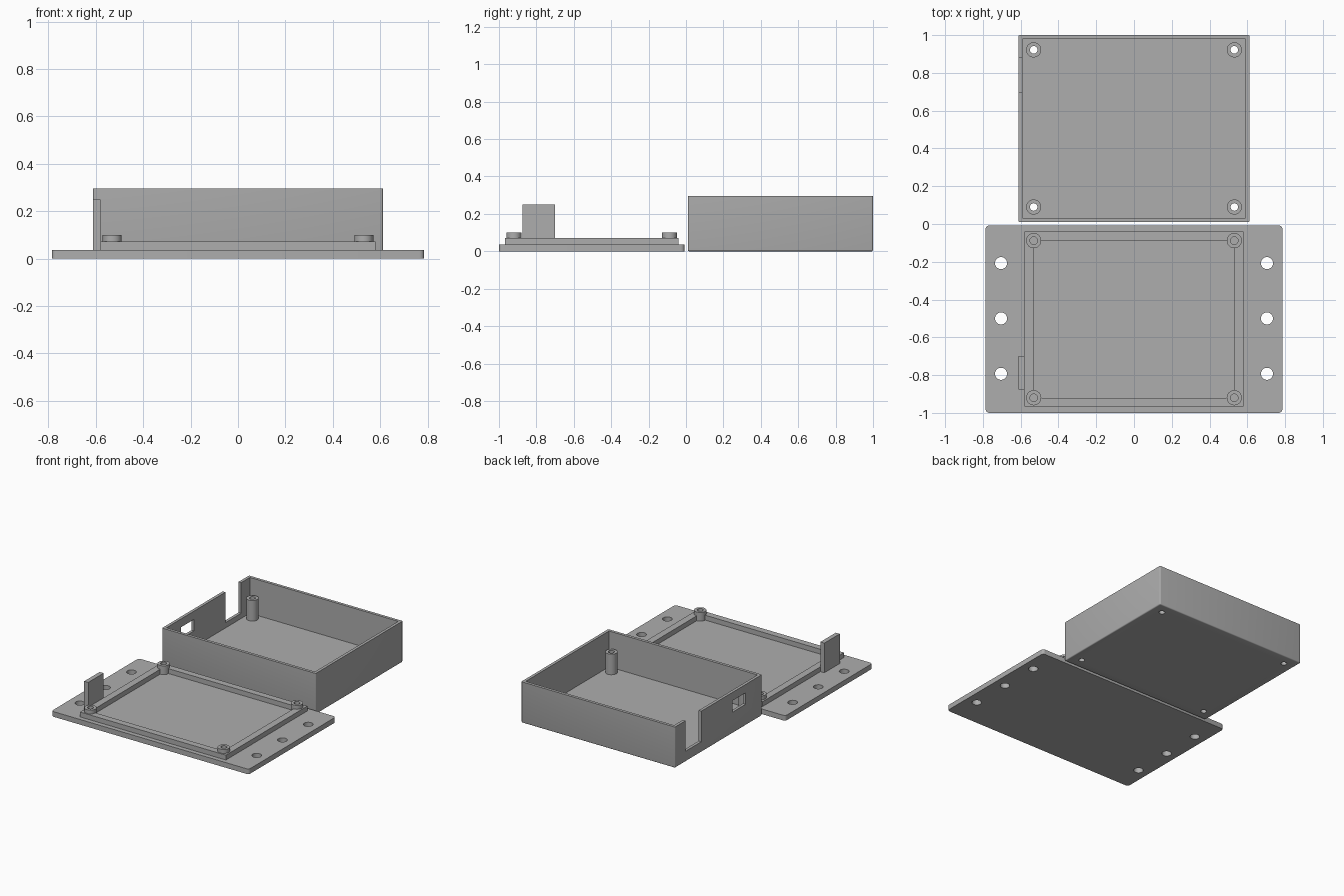
import bpy, bmesh, math
from mathutils import Matrix

if "Cube" in bpy.data.objects:
    bpy.data.objects.remove(bpy.data.objects["Cube"])

grey = bpy.data.materials.new("plain grey")
grey.diffuse_color = (0.42, 0.42, 0.42, 1)
grey.use_nodes = True
grey.node_tree.nodes["Principled BSDF"].inputs["Base Color"].default_value = grey.diffuse_color


def add_box(bm, x0, x1, y0, y1, z0, z1):
    m = Matrix.Translation(((x0 + x1) / 2, (y0 + y1) / 2, (z0 + z1) / 2)) \
        @ Matrix.Diagonal((x1 - x0, y1 - y0, z1 - z0, 1))
    return bmesh.ops.create_cube(bm, size=1, matrix=m)["verts"]


def add_cyl(bm, x, y, r, z0, z1, n=32):
    bmesh.ops.create_cone(bm, cap_ends=True, segments=n, radius1=r, radius2=r, depth=z1 - z0,
                          matrix=Matrix.Translation((x, y, (z0 + z1) / 2)))


def finish(bm, name):
    me = bpy.data.meshes.new(name)
    bm.to_mesh(me)
    bm.free()
    me.materials.append(grey)
    ob = bpy.data.objects.new(name, me)
    bpy.context.collection.objects.link(ob)
    return ob


def box(name, *dims, bevel=0, pick=None):
    bm = bmesh.new()
    add_box(bm, *dims)
    if bevel:
        edges = [e for e in bm.edges if pick(e)]
        bmesh.ops.bevel(bm, geom=edges, offset=bevel, segments=4, profile=0.5, affect='EDGES')
    return finish(bm, name)


def cyls(name, points, r, z0, z1):
    bm = bmesh.new()
    for x, y in points:
        add_cyl(bm, x, y, r, z0, z1)
    return finish(bm, name)


def cut(ob, *cutters):
    bpy.context.view_layer.objects.active = ob
    for c in cutters:
        mod = ob.modifiers.new("cut", 'BOOLEAN')
        mod.operation, mod.solver, mod.object = 'DIFFERENCE', 'EXACT', c
        bpy.ops.object.modifier_apply(modifier=mod.name)


def upright(e):
    a, b = (v.co for v in e.verts)
    return abs(a.z - b.z) > 0.001


def upright_or_bottom(e):
    return upright(e) or all(v.co.z < 0.001 for v in e.verts)


FLOOR = 0.037
W, H = 0.612, 0.295
PX = 0.531

# --- open case with window, slot and standoffs ---
case_pts = [(sx * PX, y) for sx in (-1, 1) for y in (0.09, 0.922)]
case = box("case_shell", -W, W, 0.01, 1.0, 0, H, bevel=0.008, pick=upright_or_bottom)
cavity = box("cavity_cutter", -W + 0.021, W - 0.021, 0.031, 0.979, FLOOR, H + 0.1)
slot = box("slot_cutter", -W - 0.05, -W + 0.05, 0.70, 0.88, 0.075, H + 0.1)
window = box("window_cutter", -W - 0.05, -W + 0.05, 0.195, 0.345, 0.152, 0.235)
case_holes = cyls("case_hole_cutter", case_pts, 0.02, -0.1, 0.4)
cut(case, cavity, slot, window, case_holes)
case_posts = cyls("case_standoffs", case_pts, 0.04, FLOOR, 0.185)
cut(case_posts, case_holes)

# --- lid plate with mounting holes ---
plate = box("lid_plate", -0.786, 0.786, -1.0, -0.008, 0, FLOOR, bevel=0.02, pick=upright)
mount_holes = cyls("mount_hole_cutter", [(sx * 0.704, y) for sx in (-1, 1)
                   for y in (-0.207, -0.5, -0.793)], 0.032, -0.1, 0.2)
cut(plate, mount_holes)

# --- raised locating lip and lid standoffs ---
lid_pts = [(sx * PX, y) for sx in (-1, 1) for y in (-0.088, -0.92)]
lip = box("lid_lip", -0.581, 0.581, -0.967, -0.041, FLOOR, 0.072)
lip_inner = box("lip_cutter", -PX, PX, -0.92, -0.088, 0, 0.2)
lid_holes = cyls("lid_hole_cutter", lid_pts, 0.02, 0.01, 0.2)
cut(lip, lip_inner, lid_holes)
lid_posts = cyls("lid_standoffs", lid_pts, 0.04, FLOOR, 0.1)
cut(lid_posts, lid_holes)

# --- tab that closes the case slot ---
tab = box("slot_tab", -W, -0.58, -0.875, -0.70, FLOOR, 0.25)

for c in (cavity, slot, window, case_holes, mount_holes, lip_inner, lid_holes):
    bpy.data.objects.remove(c)

# --- smooth round surfaces, keep corners sharp ---
bpy.ops.object.select_all(action='DESELECT')
for ob in (case, case_posts, plate, lip, lid_posts):
    ob.select_set(True)
bpy.context.view_layer.objects.active = case
bpy.ops.object.shade_smooth_by_angle(angle=math.radians(30))
